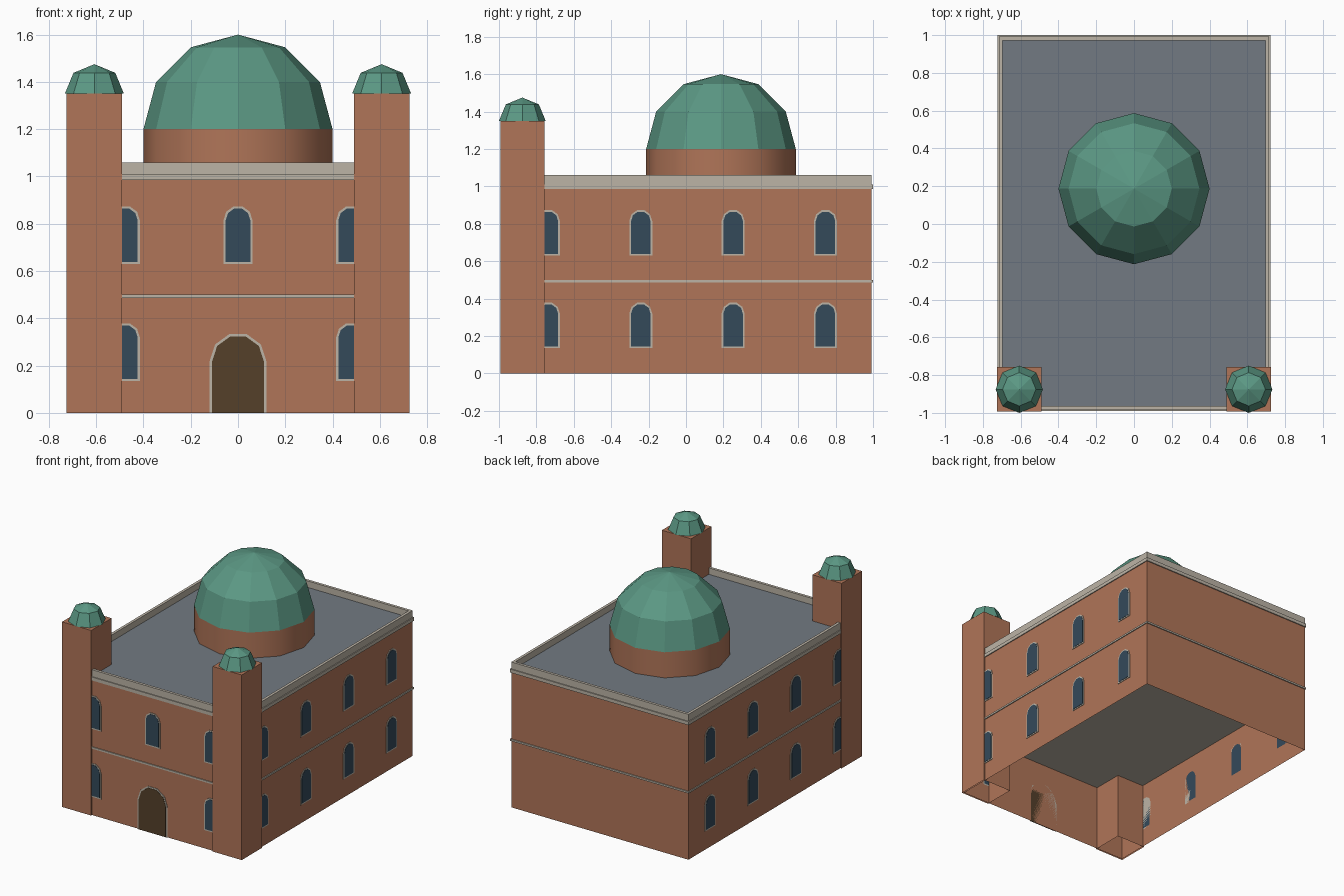
import bpy, bmesh, math
from mathutils import Vector

if "Cube" in bpy.data.objects:
    bpy.data.objects.remove(bpy.data.objects["Cube"])


def material(name, rgb):
    m = bpy.data.materials.new(name)
    m.diffuse_color = (*rgb, 1)
    m.use_nodes = True
    m.node_tree.nodes["Principled BSDF"].inputs["Base Color"].default_value = m.diffuse_color
    return m


BRICK = material("brick", (0.434, 0.178, 0.098))
STONE = material("pale_stone", (0.503, 0.456, 0.381))
ROOF = material("slate_roof", (0.17, 0.195, 0.223))
GREEN = material("green_copper", (0.105, 0.315, 0.231))
GLASS = material("dark_glass", (0.034, 0.067, 0.102))
WOOD = material("door_wood", (0.089, 0.051, 0.023))

# Main body limits
BX, Y0, Y1 = 0.715, -0.9825, 0.9925
YC, DEPTH = (Y0 + Y1) / 2, Y1 - Y0
OVER = 0.0065


def finish(name, bm, mat):
    me = bpy.data.meshes.new(name)
    bm.to_mesh(me)
    bm.free()
    me.materials.append(mat)
    ob = bpy.data.objects.new(name, me)
    bpy.context.collection.objects.link(ob)
    return ob


def prism(bm, pts, direction, bottom=True):
    """Extrude a polygon along a direction; optionally leave the start open."""
    face = bm.faces.new([bm.verts.new(p) for p in pts])
    new = bmesh.ops.extrude_face_region(bm, geom=[face], use_keep_orig=True)["geom"]
    bmesh.ops.translate(bm, vec=direction,
                        verts=[g for g in new if isinstance(g, bmesh.types.BMVert)])
    if not bottom:
        bmesh.ops.delete(bm, geom=[face], context='FACES_ONLY')
    bmesh.ops.recalc_face_normals(bm, faces=bm.faces)


def box(name, x0, x1, y0, y1, z0, z1, mat, bottom=True):
    bm = bmesh.new()
    prism(bm, [(x0, y0, z0), (x1, y0, z0), (x1, y1, z0), (x0, y1, z0)],
          Vector((0, 0, z1 - z0)), bottom)
    return finish(name, bm, mat)


def dome(name, x, y, z, r, sides, rings, mat):
    """Faceted half sphere with a vertex on each axis."""
    bm = bmesh.new()
    loops = []
    for i in range(rings):
        a = math.pi / 2 * i / rings
        loops.append([bm.verts.new((x + r * math.cos(a) * math.cos(t),
                                    y + r * math.cos(a) * math.sin(t),
                                    z + r * math.sin(a)))
                      for t in (2 * math.pi * k / sides for k in range(sides))])
    top = bm.verts.new((x, y, z + r))
    for k in range(sides):
        n = (k + 1) % sides
        for lo, hi in zip(loops, loops[1:]):
            bm.faces.new((lo[k], lo[n], hi[n], hi[k]))
        bm.faces.new((loops[-1][k], loops[-1][n], top))
    bm.faces.new(loops[0][::-1])
    return finish(name, bm, mat)


def arch(bm, origin, u, out, half, z0, spring, thick):
    """Plate with a five-sided round top, lying on a wall."""
    pts = [(half, z0)]
    pts += [(half * math.cos(math.pi * k / 5), spring + half * math.sin(math.pi * k / 5))
            for k in range(6)]
    pts.append((-half, z0))
    prism(bm, [Vector(origin) + Vector(u) * a + Vector((0, 0, b)) for a, b in pts],
          Vector(out) * thick)


# Brick walls, open underneath
box("main_walls", -BX, BX, Y0, Y1, 0, 0.99, BRICK, bottom=False)

# Stone course between floors, cornice, and roof
box("string_course", -BX - OVER, BX + OVER, Y0 - OVER, Y1 + 0.0075, 0.487, 0.5, STONE)
box("cornice", -BX - OVER, BX + OVER, Y0 - OVER, Y1 + 0.0075, 0.985, 1.01, STONE)
box("roof_deck", -BX + 0.01, BX - 0.01, Y0 + 0.01, Y1 - 0.01, 1.0, 1.013, ROOF)

# Parapet ring
T = 0.02
for side, s in (("left", -1), ("right", 1)):
    xs = sorted((s * BX, s * (BX - T)))
    box(side + "_parapet", *xs, Y0, Y1, 1.005, 1.06, STONE)
box("front_parapet", -BX + T, BX - T, Y0, Y0 + T, 1.005, 1.06, STONE)
box("back_parapet", -BX + T, BX - T, Y1 - T, Y1, 1.005, 1.06, STONE)

# Corner towers with small domes
TX, TY, TH = 0.6075, -0.875, 0.1175
for side, s in (("left", -1), ("right", 1)):
    box(side + "_tower", s * TX - TH, s * TX + TH, TY - TH, TY + TH, 0, 1.35, BRICK,
        bottom=False)
    dome(side + "_tower_dome", s * TX, TY, 1.35, 0.125, 8, 2, GREEN)

# Drum and main dome
DY = 0.187
bm = bmesh.new()
prism(bm, [(0.4 * math.cos(math.pi * k / 6), DY + 0.4 * math.sin(math.pi * k / 6), 1.005)
           for k in range(12)], Vector((0, 0, 0.195)))
for f in bm.faces:
    f.smooth = abs(f.normal.z) < 0.5
for e in bm.edges:
    e.smooth = all(f.smooth for f in e.link_faces)
finish("dome_drum", bm, BRICK)
dome("main_dome", 0, DY, 1.2, 0.4, 12, 3, GREEN)

# Windows: front has three bays (door in the middle below), sides have four
spots = []
for floor in (0, 1):
    z = 0.135 + 0.495 * floor
    for i in (-1, 0, 1):
        if floor or i:
            spots.append(((i * BX * 2 / 3, Y0, z), (1, 0, 0), (0, -1, 0)))
    for s in (-1, 1):
        for i in range(4):
            y = YC + (i - 1.5) * DEPTH / 4
            spots.append(((s * BX, y, z), (0, 1, 0), (s, 0, 0)))
frames, panes = bmesh.new(), bmesh.new()
for o, u, out in spots:
    arch(frames, o, u, out, 0.0615, 0, 0.185, 0.004)
    arch(panes, o, u, out, 0.052, 0.009, 0.185, 0.006)
finish("window_frames", frames, STONE)
finish("window_panes", panes, GLASS)

# Door
frame, leaf = bmesh.new(), bmesh.new()
arch(frame, (0, Y0, 0), (1, 0, 0), (0, -1, 0), 0.12, 0, 0.219, 0.004)
arch(leaf, (0, Y0, 0), (1, 0, 0), (0, -1, 0), 0.109, 0, 0.219, 0.006)
finish("door_frame", frame, STONE)
finish("door", leaf, WOOD)
